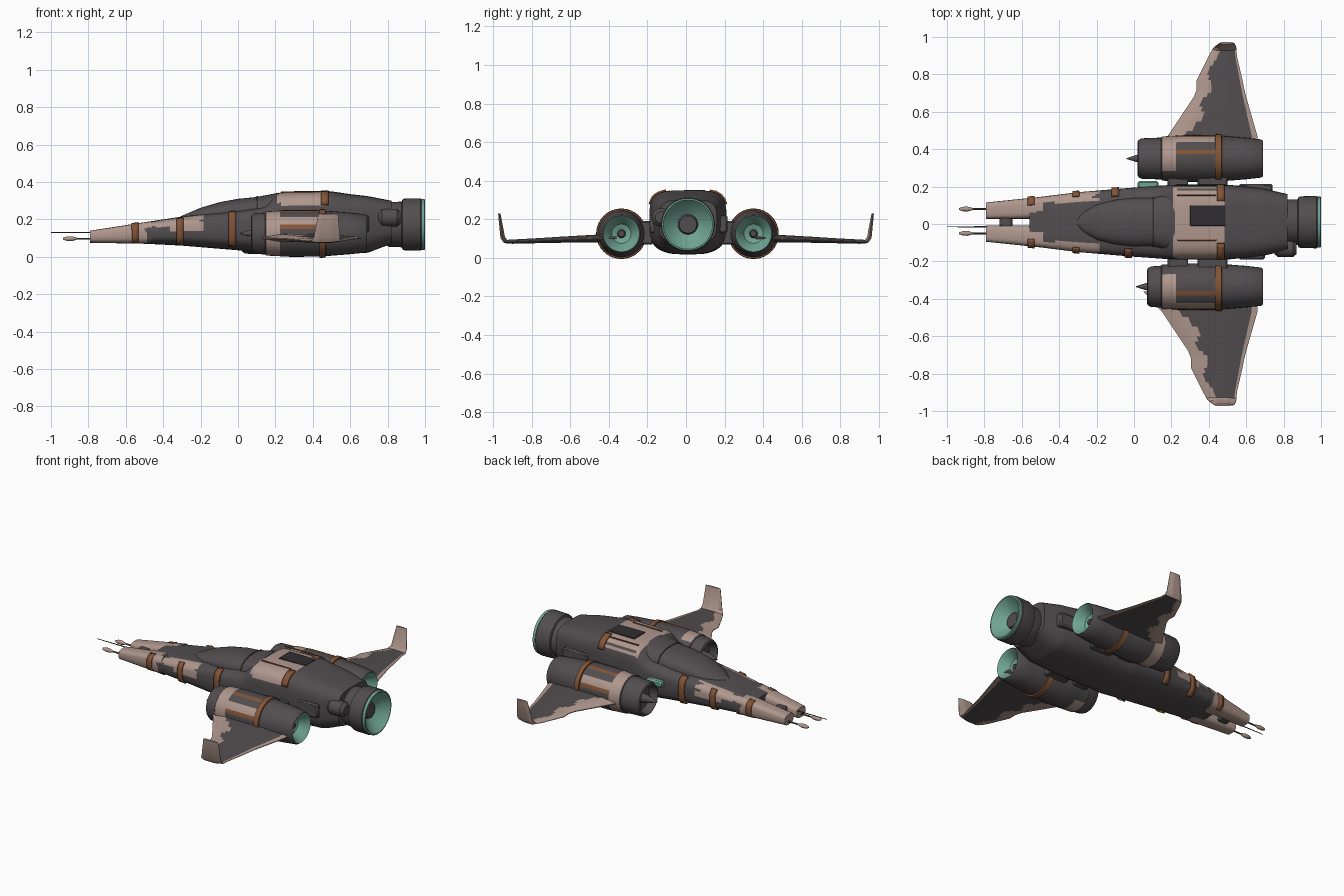
import bpy, bmesh, math
from mathutils import Vector

cube = bpy.data.objects.get("Cube")
if cube:
    bpy.data.objects.remove(cube, do_unlink=True)


def material(name, rgb):
    m = bpy.data.materials.new(name)
    m.use_nodes = True
    m.diffuse_color = (*rgb, 1)
    m.node_tree.nodes["Principled BSDF"].inputs["Base Color"].default_value = (*rgb, 1)
    return m


DARK, PINK, RUST, TEAL, BLACK = range(5)
MATS = [material("dark_grey_hull", (0.085, 0.075, 0.08)),
        material("dusty_pink_paint", (0.43, 0.31, 0.265)),
        material("rust_brown", (0.23, 0.09, 0.038)),
        material("teal_glow", (0.16, 0.37, 0.29)),
        material("near_black", (0.03, 0.027, 0.03))]
CY = 0.01  # centre line of the hull


def loft(name, rings, rule, closed=True, caps=True, thick=0):
    """Skin a list of rings; rule(face centre, ring number, side number) gives the colour."""
    bm = bmesh.new()
    vs = [[bm.verts.new(p) for p in r] for r in rings]
    n = len(rings[0])
    for i in range(len(vs) - 1):
        for j in range(n if closed else n - 1):
            k = (j + 1) % n
            f = bm.faces.new((vs[i][j], vs[i][k], vs[i + 1][k], vs[i + 1][j]))
            f.material_index = rule(f.calc_center_median(), i, j)
    if caps:
        for i, r in ((0, vs[0]), (len(vs) - 2, vs[-1])):
            f = bm.faces.new(r)
            f.material_index = rule(f.calc_center_median(), i, 0)
    bmesh.ops.recalc_face_normals(bm, faces=bm.faces)
    me = bpy.data.meshes.new(name)
    bm.to_mesh(me)
    bm.free()
    ob = bpy.data.objects.new(name, me)
    bpy.context.collection.objects.link(ob)
    for m in MATS:
        me.materials.append(m)
    if thick:
        mod = ob.modifiers.new("thickness", 'SOLIDIFY')
        mod.thickness = thick
        mod.offset = 0
    bpy.ops.object.select_all(action='DESELECT')
    bpy.context.view_layer.objects.active = ob
    ob.select_set(True)
    bpy.ops.object.shade_smooth_by_angle(angle=math.radians(35))
    return ob


def lathe(name, profile, y, z, rule, seg=32):
    """Turn (x, radius) points around an axis along x."""
    rings = [[(x, y + r * math.cos(j * math.tau / seg), z + r * math.sin(j * math.tau / seg))
              for j in range(seg)] for x, r in profile]
    return loft(name, rings, rule)


def box(name, x, y, z, mat):
    """Bevelled box from three (low, high) ranges."""
    rings = [[(a, y[0], z[0]), (a, y[1], z[0]), (a, y[1], z[1]), (a, y[0], z[1])] for a in x]
    ob = loft(name, rings, lambda c, i, j: mat)
    mod = ob.modifiers.new("bevel", 'BEVEL')
    mod.width = min(0.008, 0.25 * min(r[1] - r[0] for r in (x, y, z)))
    return ob


def sample(table, t):
    """Straight-line interpolation in a table whose first column is the position."""
    for a, b in zip(table, table[1:]):
        if t <= b[0]:
            break
    f = (t - a[0]) / (b[0] - a[0])
    return [p + f * (q - p) for p, q in zip(a[1:], b[1:])]


def steps(a, b, n):
    return [a + (b - a) * i / n for i in range(n + 1)]


def section(x, y, hw, zb, zt, power=4, n=40, taper=0.2):
    """Rounded-box cross-section, narrower at the bottom."""
    pts = []
    for j in range(n):
        c, s = math.cos(j * math.tau / n), math.sin(j * math.tau / n)
        u = math.copysign(abs(c) ** (2 / power), c)
        v = math.copysign(abs(s) ** (2 / power), s)
        pts.append((x, y + u * hw * (1 - taper * max(0, -v) ** 3),
                    (zt + zb) / 2 + v * (zt - zb) / 2))
    return pts


# Hull: position, half width, bottom, top
HULL = [(-0.79, 0.105, 0.075, 0.14), (-0.5, 0.135, 0.07, 0.185), (-0.3, 0.16, 0.06, 0.215),
        (0, 0.185, 0.035, 0.25), (0.14, 0.195, 0.02, 0.27), (0.22, 0.2, 0.018, 0.345),
        (0.5, 0.2, 0.018, 0.35), (0.6, 0.19, 0.018, 0.335), (0.69, 0.18, 0.02, 0.325),
        (0.82, 0.15, 0.07, 0.3)]


def hull_paint(c, i, j):
    side = abs(c.y - CY)
    jag = 0.02 * math.sin(c.z * 90 + j)
    if c.x < -0.5 + jag and side > 0.03:
        return PINK
    if c.x < -0.2 + jag and side > 0.105 and c.z > (0.16 if c.x < -0.36 else 0.13):
        return PINK
    if 0.21 < c.x < 0.49 and c.z > 0.3 + jag:
        return PINK
    return DARK


loft("hull", [section(x, CY, *sample(HULL, x)) for x in steps(-0.56, 0.82, 70)], hull_paint)

# Twin nose prongs, with bridge, guns and probe
for s, label in ((1, "left"), (-1, "right")):
    rings = []
    for x in steps(-0.79, -0.46, 12):
        hw, zb, zt = sample(HULL, x)
        rings.append(section(x, CY + s * (hw + 0.018) / 2, (hw - 0.018) / 2, zb, zt, 3.5, 24))
    loft(label + "_nose_prong", rings, lambda c, i, j: PINK if c.x < -0.49 else hull_paint(c, i, j))
    y = 0.015 + s * 0.065
    lathe(label + "_gun_barrel", [(-0.88, 0.005), (-0.78, 0.005)], y, 0.097, lambda c, i, j: DARK, 10)
    lathe(label + "_gun_tip", [(-0.935, 0.005), (-0.915, 0.012), (-0.89, 0.013), (-0.86, 0.005)],
          y, 0.097, lambda c, i, j: PINK, 12)
box("nose_bridge", (-0.72, -0.65), (-0.02, 0.04), (0.09, 0.14), DARK)
lathe("nose_probe", [(-1, 0.002), (-0.7, 0.004)], -0.015, 0.13, lambda c, i, j: DARK, 8)

# Canopy with its spine fairing
CANOPY = [(-0.31, 0.01, 0.215), (-0.28, 0.055, 0.228), (-0.2, 0.095, 0.262), (-0.1, 0.12, 0.292),
          (0, 0.13, 0.31), (0.1, 0.13, 0.32), (0.22, 0.16, 0.343)]
rings = []
for x in steps(-0.31, 0.22, 24):
    hw, zt = sample(CANOPY, x)
    rings.append(section(x, CY, hw, 0.33 - zt if zt < 0.2 else 0.16, zt, 2.4, 32, 0))
loft("canopy", rings, lambda c, i, j: DARK)
loft("canopy_seam", [section(x, CY, 0.134, 0.16, 0.324, 2.4, 32, 0) for x in (0.1, 0.106)],
     lambda c, i, j: BLACK)


# Rust straps hugging the hull sides
def strap(name, x, s, first, last, width=0.035):
    rings = []
    for a in (x - width / 2, x + width / 2):
        hw, zb, zt = sample(HULL, a)
        pts = section(a, CY, s * (hw + 0.004), zb - 0.004, zt + 0.004)
        rings.append([pts[k % 40] for k in range(first, last + 1)])
    loft(name, rings, lambda c, i, j: RUST, closed=False, caps=False, thick=0.01)


for s, label in ((1, "left"), (-1, "right")):
    strap(label + "_nose_strap", -0.55, s, -5, 7)
    strap(label + "_forward_strap", -0.31, s, -5, 5)
    strap(label + "_shoulder_strap", -0.1 if s > 0 else -0.03, s, -4, 6, 0.04)
    strap(label + "_saddle_strap", 0.465, s, 2, 8, 0.04)

# Saddle recess and panel lines
box("saddle_recess", (0.3, 0.49), (-0.01, 0.1), (0.344, 0.352), BLACK)
for y in (-0.09, 0.15):
    box("saddle_panel_line", (0.23, 0.44), (y, y + 0.008), (0.342, 0.35), RUST)

# Rear fittings
box("left_side_rail", (0.56, 0.74), (0.165, 0.215), (0.13, 0.22), DARK)
box("right_side_rail", (0.56, 0.7), (-0.19, -0.145), (0.13, 0.22), DARK)
box("left_sensor", (0.02, 0.13), (0.19, 0.23), (0.15, 0.19), TEAL)
lathe("right_rear_pod", [(0.75, 0.03), (0.77, 0.047), (0.85, 0.047), (0.87, 0.03)],
      -0.13, 0.21, lambda c, i, j: DARK, 16)

# Main engine with glowing bowl
lathe("main_engine", [(0.76, 0.1), (0.81, 0.12), (0.875, 0.122), (0.88, 0.134), (0.89, 0.138),
                      (0.975, 0.14), (0.98, 0.136), (0.998, 0.136), (1.0, 0.128),
                      (0.96, 0.095), (0.93, 0.052), (0.945, 0.045), (0.945, 0.005)],
      CY, 0.173, lambda c, i, j: TEAL if 6 <= i <= 9 else DARK, 40)


# Side nacelles, pylons and wings
def wing(s, label):
    # distance out, leading edge, trailing edge, height, half thickness
    stations = [(0.36, 0.08, 0.66, 0.105, 0.022), (0.47, 0.18, 0.66, 0.1, 0.02),
                (0.68, 0.32, 0.6, 0.093, 0.015), (0.72, 0.335, 0.59, 0.091, 0.014),
                (0.77, 0.335, 0.58, 0.089, 0.013), (0.9, 0.4, 0.55, 0.084, 0.011),
                (0.935, 0.42, 0.548, 0.085, 0.012), (0.95, 0.435, 0.545, 0.105, 0.012),
                (0.968, 0.46, 0.535, 0.23, 0.006)]
    shift = 0 if s > 0 else -0.03
    rings, info = [], []
    chord = steps(0, 1, 16)
    for k in range(len(stations) - 1):
        a, b = stations[k], stations[k + 1]
        count = max(1, round((b[0] - a[0]) / 0.025))
        for t in steps(0, 1, count)[:None if k == len(stations) - 2 else -1]:
            out, le, te, z, h = [p + t * (q - p) for p, q in zip(a, b)]
            ny, nz = (0, 1) if out < 0.93 else (-0.7, 0.7) if out < 0.945 else (-1, 0.1)
            prof = [h * min(1, 0.15 + 5 * f, 0.12 + 2.5 * (1 - f)) for f in chord]
            pts = [(f, w) for f, w in zip(chord, prof)]
            pts += [(f, -w) for f, w in reversed(pts)]
            rings.append([(le + shift + f * (te - le - shift), s * (out + w * ny), z + w * nz)
                          for f, w in pts])
            info.append(out)

    def paint(c, i, j):
        f = (j if j < 16 else 32 - j) / 16
        edge = 0.22 + 0.06 * math.sin(info[i] * 37)
        return PINK if f < edge or f > 0.9 or info[i] > 0.9 else DARK

    loft(label + "_wing", rings, paint)


for s, label, front, y in ((1, "left", 0.02, 0.35), (-1, "right", 0.07, -0.335)):
    def nacelle_paint(c, i, j, s=s, y=y):
        if i < 3 or i > 13:
            return TEAL if 15 <= i <= 17 else DARK
        outward = (c.y - y) * s
        if 0.15 < c.x < 0.225 and outward > -0.07:
            return PINK
        if 0.23 < c.x < 0.43:
            k = j if s > 0 else (15 - j) % 32
            if k in (1, 6):
                return RUST
            if 2 <= k <= 3:
                return PINK
        return DARK

    lathe(label + "_nacelle",
          [(front + 0.06, 0.02), (front + 0.05, 0.075), (front, 0.09), (front + 0.005, 0.1),
           (front + 0.02, 0.108), (0.145, 0.112), (0.15, 0.118), (0.185, 0.12), (0.225, 0.122),
           (0.235, 0.124), (0.3, 0.125), (0.43, 0.124), (0.5, 0.119), (0.6, 0.111), (0.68, 0.102),
           (0.69, 0.094), (0.67, 0.075), (0.63, 0.05), (0.62, 0.022), (0.64, 0.015)],
          y, 0.125, nacelle_paint)
    lathe(label + "_spinner", [(front - 0.06, 0.002), (front - 0.01, 0.018), (front + 0.07, 0.035)],
          y, 0.125, lambda c, i, j: DARK, 16)
    lathe(label + "_nacelle_strap", [(0.435, 0.122), (0.437, 0.131), (0.468, 0.129), (0.47, 0.118)],
          y, 0.125, lambda c, i, j: RUST)
    for name, x, z in (("front_pylon", (0.18, 0.29), (0.08, 0.18)),
                       ("rear_pylon", (0.34, 0.5), (0.07, 0.19))):
        box(label + "_" + name, x, sorted((s * 0.17, s * 0.27)), z, DARK)
    wing(s, label)
